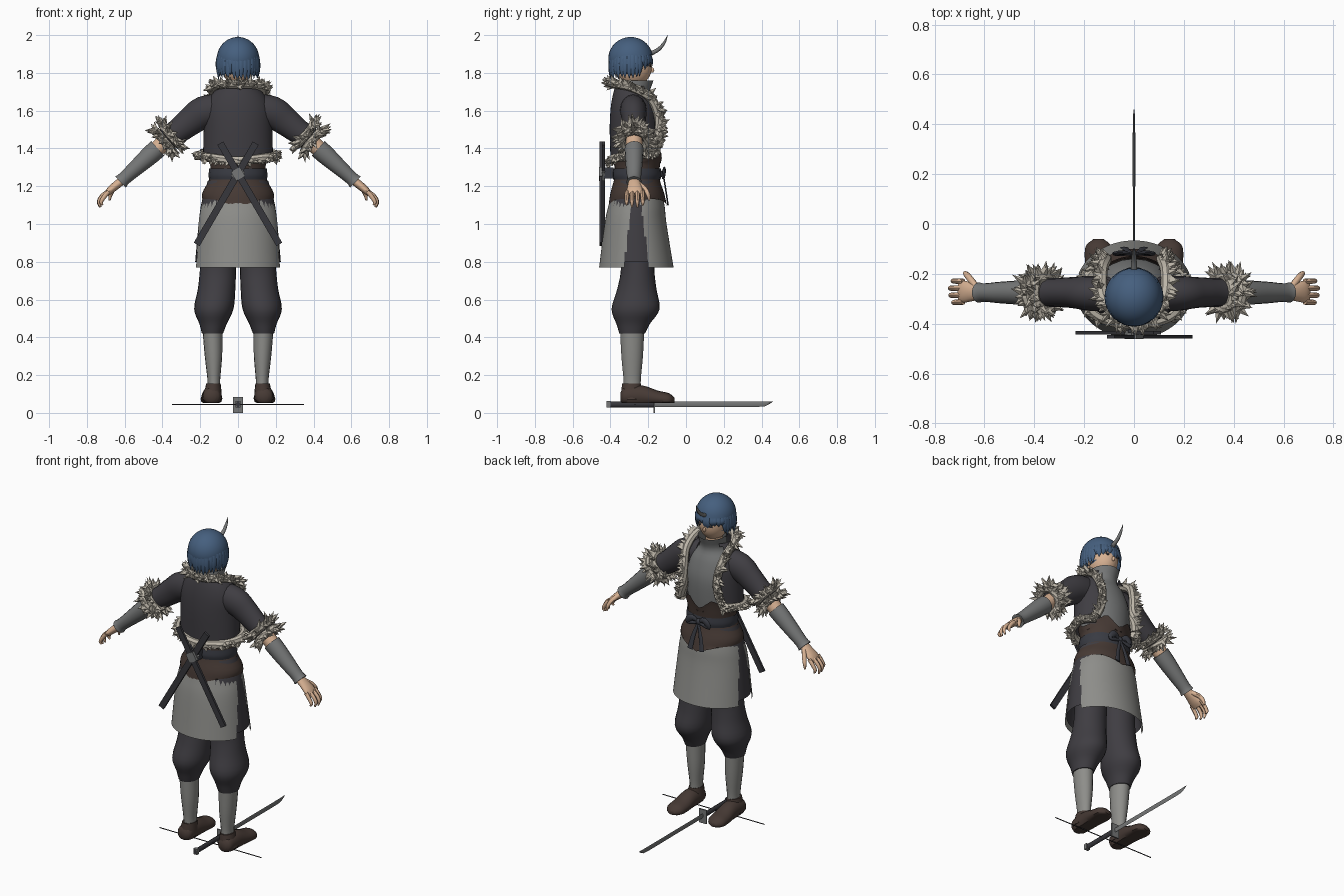
import bpy, bmesh, math, random
from mathutils import Vector, Matrix

random.seed(4)
if "Cube" in bpy.data.objects:
    bpy.data.objects.remove(bpy.data.objects["Cube"])

X, Y, Z = Vector((1, 0, 0)), Vector((0, 1, 0)), Vector((0, 0, 1))
CY = -0.27  # depth of the body axis


def material(name, r, g, b):
    m = bpy.data.materials.new(name)
    m.use_nodes = True
    m.diffuse_color = (r, g, b, 1)
    m.node_tree.nodes["Principled BSDF"].inputs["Base Color"].default_value = (r, g, b, 1)
    return m


HAIR = material("blue hair", .06, .115, .21)
DARK = material("charcoal cloth", .05, .047, .055)
FUR = material("pale fur", .50, .46, .39)
GREY = material("light grey cloth", .27, .27, .255)
STEEL = material("mid grey", .18, .185, .185)
BROWN = material("brown leather", .062, .042, .035)
SKIN = material("skin", .68, .44, .29)
BLACK = material("dark scabbard", .038, .038, .045)
SASH = material("slate sash", .04, .043, .055)


def finish(name, bm, mat, smooth=True):
    bmesh.ops.recalc_face_normals(bm, faces=bm.faces)
    me = bpy.data.meshes.new(name)
    bm.to_mesh(me)
    bm.free()
    me.materials.append(mat)
    ob = bpy.data.objects.new(name, me)
    bpy.context.collection.objects.link(ob)
    if smooth:
        bpy.ops.object.select_all(action='DESELECT')
        ob.select_set(True)
        bpy.context.view_layer.objects.active = ob
        bpy.ops.object.shade_smooth_by_angle(angle=math.radians(45))
    return ob


def spline(pts, steps):
    """Catmull-Rom through points of any dimension."""
    p = [Vector(q) for q in pts]
    p = [p[0] * 2 - p[1]] + p + [p[-1] * 2 - p[-2]]
    out = []
    for a, b, c, d in zip(p, p[1:], p[2:], p[3:]):
        for i in range(steps):
            t = i / steps
            out.append((b * 2 + (c - a) * t + (a * 2 - b * 5 + c * 4 - d) * t**2
                        + (b * 3 - a - c * 3 + d) * t**3) / 2)
    return out + [p[-2]]


def add_tube(bm, pts, ref=Y, axis=None, n=20, steps=4, cap=True):
    """Loft ellipses (x, y, z, ru, rv) along a path; rv lies along ref."""
    path = spline(pts, steps)
    rings = []
    for i, q in enumerate(path):
        t = axis or (path[min(i + 1, len(path) - 1)] - path[max(i - 1, 0)]).to_3d().normalized()
        v = (ref - t * ref.dot(t)).normalized()
        u = v.cross(t)
        ru, rv = max(q[3], .0005), max(q[4], .0005)
        rings.append([bm.verts.new(q.to_3d() + u * ru * math.cos(a) + v * rv * math.sin(a))
                      for a in (k * math.tau / n for k in range(n))])
    for a, b in zip(rings, rings[1:]):
        for k in range(n):
            bm.faces.new((a[k], a[k - 1], b[k - 1], b[k]))
    if cap:
        bm.faces.new(rings[0])
        bm.faces.new(rings[-1])
    return rings


def tube(name, pts, mat, drop=None, move=None, **kw):
    bm = bmesh.new()
    add_tube(bm, pts, **kw)
    if drop:
        gone = [f for f in bm.faces if drop(f.calc_center_median())]
        bmesh.ops.delete(bm, geom=gone, context='FACES')
    if move:
        for v in bm.verts:
            v.co = move(v.co)
    return finish(name, bm, mat)


def body(name, rings, mat, **kw):
    """Upright loft from (z, centre y, half width, half depth)."""
    return tube(name, [(0, cy, z, rx, ry) for z, cy, rx, ry in rings], mat, axis=Z, **kw)


def box(name, centre, size, mat, turn=0):
    bm = bmesh.new()
    m = Matrix.Translation(centre) @ Matrix.Rotation(turn, 4, 'Y') @ Matrix.Diagonal((*size, 1))
    bmesh.ops.create_cube(bm, size=1, matrix=m)
    return finish(name, bm, mat, False)


def ball(name, centre, size, mat, drop=None):
    bm = bmesh.new()
    m = Matrix.Translation(centre) @ Matrix.Diagonal((*size, 1))
    bmesh.ops.create_uvsphere(bm, u_segments=32, v_segments=20, radius=1, matrix=m)
    if drop:
        gone = [f for f in bm.faces if drop(f.calc_center_median())]
        bmesh.ops.delete(bm, geom=gone, context='FACES')
    return finish(name, bm, mat)


def fur(name, pts, outward, thick=.024, length=.045, steps=6):
    """Soft core with pointed tufts leaning away from the body."""
    bm = bmesh.new()
    add_tube(bm, [(*p, thick, thick) for p in pts], ref=Vector((.1, .3, .95)), n=8, steps=steps)
    for p in spline(pts, steps):
        for _ in range(2):
            d = outward(p).normalized() + Vector([random.uniform(-.75, .75) for _ in range(3)])
            size = length * random.uniform(.6, 1.15)
            m = (Matrix.Translation(p + d.normalized() * (thick * .6 + size / 2))
                 @ d.to_track_quat('Z', 'Y').to_matrix().to_4x4())
            bmesh.ops.create_cone(bm, segments=4, radius1=thick * .75, radius2=0,
                                  depth=size, cap_ends=False, matrix=m)
    return finish(name, bm, FUR, False)


# Torso, collar and jacket
body("undershirt", [(1.28, -.26, .135, .11), (1.4, -.26, .15, .12), (1.52, -.262, .155, .122),
                    (1.62, -.27, .13, .105), (1.69, -.272, .08, .08), (1.76, -.255, .08, .083)],
     STEEL, cap=False)
body("jacket", [(1.35, -.275, .185, .125), (1.5, -.272, .182, .132), (1.6, -.275, .178, .125),
                (1.67, -.28, .15, .11), (1.73, -.285, .1, .09)], DARK, n=40, cap=False,
     drop=lambda c: c.y > -.22 and abs(c.x) < .11)
trim = [(.14, -.16, 1.385), (.115, -.145, 1.47), (.115, -.145, 1.57), (.13, -.19, 1.67),
        (.125, -.29, 1.725), (.07, -.37, 1.74), (0, -.39, 1.74)]
trim += [(-x, y, z) for x, y, z in reversed(trim[:-1])]
fur("collar_fur", trim, lambda p: p - Vector((0, CY, p.z - .04)))
hem = [(.14, -.165, 1.37), (.19, -.22, 1.37), (.195, -.29, 1.36), (.14, -.37, 1.35), (0, -.4, 1.335)]
hem += [(-x, y, z) for x, y, z in reversed(hem[:-1])]
fur("hem_fur", hem, lambda p: p - Vector((0, CY, p.z + .08)), length=.032)

# Leather corset with pointed edges, sash and bow


def corset_edge(c):
    if c.z < 1.13:
        c.z += .06 * abs(c.x) / .185 * (1.13 - c.z) / .04
    if c.z > 1.34 and c.y > CY:
        c.z += .06 * max(0, 1 - abs(abs(c.x) - .08) / .07) - .02
    return c


body("corset", [(1.09, -.255, .182, .155), (1.16, -.258, .19, .143), (1.24, -.26, .15, .12),
                (1.31, -.258, .147, .12), (1.37, -.258, .16, .13)], BROWN, n=40, cap=False, move=corset_edge)
body("sash", [(1.235, -.26, .153, .125), (1.26, -.26, .156, .13), (1.295, -.26, .152, .126)], SASH, cap=False)
ball("bow_knot", (0, -.125, 1.265), (.018, .014, .018), SASH)
for s in (1, -1):
    side = "left" if s > 0 else "right"
    tube(side + "_bow_loop", [(0, -.125, 1.265, .006, .005), (.045 * s, -.115, 1.285, .02, .009),
                              (.07 * s, -.12, 1.25, .016, .009), (0, -.12, 1.26, .005, .005)], SASH, n=8)
    tube(side + "_bow_tail", [(0, -.12, 1.26, .008, .004), (.025 * s, -.107, 1.18, .013, .004),
                              (.04 * s, -.095, 1.1, .017, .004)], SASH, n=8)

# Split skirt over a dark under layer
skirt = [(1.2, -.26, .165, .125), (1.1, -.262, .196, .148), (1.0, -.267, .213, .164), (.77, -.263, .235, .197)]
body("skirt_panels", skirt, GREY, n=96, steps=6, cap=False,
     drop=lambda c: abs(c.y + .263) < .02 + .13 * (1.14 - c.z))
body("under_skirt", [(z + .03, cy, rx * .965, ry * .95) for z, cy, rx, ry in skirt], DARK, n=40, cap=False)

# Head, face and horn
tube("neck", [(0, -.28, 1.66, .05, .05), (0, -.275, 1.79, .05, .05)], SKIN)
ball("head", (0, -.28, 1.835), (.083, .1, .108), SKIN)
ball("nose", (0, -.18, 1.815), (.008, .012, .014), SKIN)
tube("horn", [(0, -.19, 1.9, .012, .014), (0, -.145, 1.925, .01, .011), (0, -.115, 1.96, .007, .008),
              (0, -.097, 2.0, .001, .001)], STEEL, ref=X, n=10)
for s in (1, -1):
    side = "left" if s > 0 else "right"
    ball(side + "_ear", (.088 * s, -.285, 1.815), (.012, .018, .028), SKIN)
    ball(side + "_eye", (.033 * s, -.189, 1.838), (.016, .004, .008), BLACK)
    ball(side + "_brow", (.035 * s, -.193, 1.862), (.02, .004, .004), HAIR)

# Hair cap with hanging locks
ball("hair_cap", (0, -.293, 1.876), (.112, .118, .114), HAIR,
     lambda c: c.z < 1.8 or (c.z < 1.885 and c.y > -.25))
bm = bmesh.new()
for i in range(34):
    a = math.tau * (i + random.uniform(-.2, .2)) / 34
    out = Vector((math.sin(a), math.cos(a), 0))
    front = out.y > .45
    tip = random.uniform(1.815, 1.85) if front else random.uniform(1.755, 1.80)
    pts = []
    for z, r, w, th in ((1.935, .085, .016, .008), (1.885, .104, .019, .01),
                        ((1.885 + tip) / 2, .11, .018, .009), (tip, .106, .001, .001)):
        c = Vector((0, -.293, z)) + out * r
        pts.append((*c, w, th))
    add_tube(bm, pts, ref=out, n=6, steps=3)
finish("hair_locks", bm, HAIR)

# Arms, mirrored
for s in (1, -1):
    side = "left" if s > 0 else "right"

    def limb(name, pts, mat, n=16, **kw):
        return tube(side + "_" + name, [(x * s, y, z, a, b) for x, y, z, a, b in pts], mat, n=n, **kw)

    limb("sleeve", [(.08, -.28, 1.61, .08, .07), (.18, -.278, 1.592, .085, .07), (.25, -.275, 1.545, .076, .062),
                    (.32, -.275, 1.49, .066, .058), (.385, -.275, 1.445, .06, .058)], DARK)
    limb("elbow", [(.36, -.275, 1.46, .045, .045), (.48, -.275, 1.35, .04, .04)], SKIN)
    limb("forearm_guard", [(.425, -.275, 1.4, .052, .05), (.47, -.275, 1.36, .05, .048),
                           (.54, -.275, 1.297, .042, .043), (.6, -.275, 1.243, .036, .037),
                           (.622, -.275, 1.222, .041, .041)], STEEL)
    axis = Vector((.77 * s, 0, -.64))
    up = axis.cross(Y)
    for j in (-.022, .024):
        mid = Vector((.375 * s, -.275, 1.457)) + axis * j
        ring = [mid + (up * math.cos(t) + Y * math.sin(t)) * .068
                for t in (k * math.tau / 8 for k in range(9))]
        fur(side + "_cuff_fur", ring, lambda p: p - mid + axis * j, thick=.022, length=.05, steps=3)
    limb("palm", [(.6, -.275, 1.24, .022, .028), (.645, -.273, 1.205, .022, .036),
                  (.68, -.272, 1.175, .019, .044), (.7, -.272, 1.155, .012, .042)], SKIN)
    for k in range(4):
        y = -.312 + k * .027
        short = .018 * abs(k - 1.6) / 1.6
        limb("finger", [(.685, y, 1.172, .012, .012), (.722 - short, y * 1.04 + .011, 1.15, .012, .011),
                        (.742 - short, y * 1.06 + .016, 1.118, .01, .01),
                        (.735 - short, y * 1.06 + .016, 1.083 + short, .005, .005)], SKIN, n=8)
    limb("thumb", [(.635, -.25, 1.212, .014, .014), (.66, -.217, 1.185, .013, .013),
                   (.675, -.2, 1.155, .011, .011), (.68, -.195, 1.125, .005, .005)], SKIN, n=8)

    # Legs and shoes
    limb("trouser_leg", [(.095, -.26, 1.0, .09, .1), (.105, -.256, .78, .095, .088), (.113, -.26, .66, .099, .103),
                         (.128, -.267, .55, .104, .127), (.132, -.28, .47, .072, .088),
                         (.135, -.285, .42, .056, .068)], DARK, n=24, axis=Z)
    limb("leg_wrap", [(.135, -.285, .44, .053, .064), (.13, -.285, .3, .046, .057), (.128, -.285, .18, .034, .046),
                      (.128, -.285, .13, .034, .046)], GREY, axis=Z)

    def sole(c):
        c.z = max(c.z, .052)
        return c

    limb("shoe", [(.138, -.348, .085, .02, .02), (.138, -.33, .088, .044, .045), (.138, -.28, .09, .05, .055),
                  (.138, -.22, .088, .052, .055), (.14, -.15, .076, .057, .042), (.142, -.09, .07, .052, .034),
                  (.142, -.06, .066, .02, .012)], BROWN, ref=Z, axis=Y, move=sole)
    limb("shoe_ankle", [(.138, -.285, .07, .052, .06), (.133, -.288, .11, .046, .055),
                        (.13, -.288, .155, .038, .05)], BROWN, axis=Z)

    # Crossed scabbards on the back
    y = -.452 if s > 0 else -.437
    turn = -s * math.atan2(.315, .54)
    box(side + "_back_scabbard", (.0625 * s, y, 1.16), (.036, .014, .62), BLACK, turn)
    box(side + "_back_guard", (0, y, 1.265), (.055, .018, .055), STEEL, turn)
box("back_strap", (0, -.41, 1.27), (.05, .05, .06), SASH)

# Sword lying on the ground with a thin crossing rod
tube("ground_hilt", [(0, -.42, .045, .011, .016), (0, -.17, .045, .011, .016)], BLACK, ref=Z, n=8)
box("ground_pommel", (0, -.41, .045), (.026, .02, .034), STEEL)
box("ground_guard", (0, -.167, .0425), (.052, .008, .085), STEEL)
tube("ground_blade", [(0, -.17, .046, .005, .014), (0, .1, .046, .005, .014), (0, .38, .046, .005, .014),
                      (0, .43, .051, .004, .01), (0, .46, .06, .001, .001)], STEEL, ref=Z, n=4, axis=Y)
box("ground_rod", (0, CY, .045), (.7, .004, .004), BLACK)
